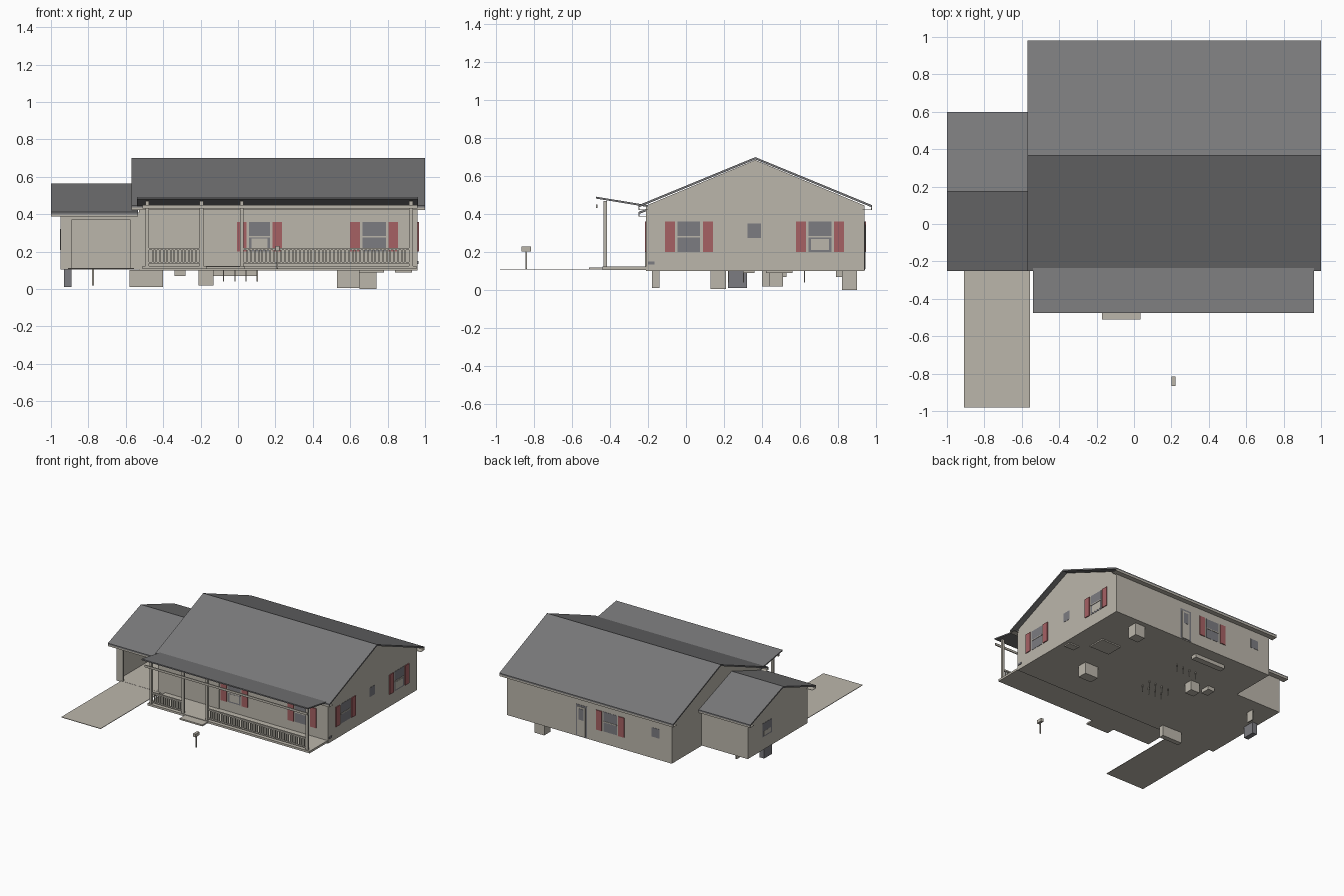
import bpy, bmesh

cube = bpy.data.objects.get("Cube")
if cube:
    bpy.data.objects.remove(cube, do_unlink=True)


def material(name, rgb):
    m = bpy.data.materials.new(name)
    m.use_nodes = True
    m.diffuse_color = (*rgb, 1)
    m.node_tree.nodes["Principled BSDF"].inputs["Base Color"].default_value = (*rgb, 1)
    return m


SIDING = material("beige_siding", (0.50, 0.47, 0.41))
ROOF = material("grey_shingle", (0.19, 0.19, 0.195))
GLASS = material("grey_glass", (0.20, 0.20, 0.22))
RED = material("red_shutter", (0.38, 0.12, 0.127))


def finish(name, bm, mat):
    bmesh.ops.recalc_face_normals(bm, faces=bm.faces)
    me = bpy.data.meshes.new(name)
    bm.to_mesh(me)
    bm.free()
    me.materials.append(mat)
    ob = bpy.data.objects.new(name, me)
    bpy.context.collection.objects.link(ob)
    return ob


def prism(name, profile, x0, x1, mat):
    """Extrude a (y, z) profile along x."""
    bm = bmesh.new()
    face = bm.faces.new([bm.verts.new((x0, y, z)) for y, z in profile])
    new = bmesh.ops.extrude_face_region(bm, geom=[face])["geom"]
    bmesh.ops.translate(bm, vec=(x1 - x0, 0, 0),
                        verts=[v for v in new if isinstance(v, bmesh.types.BMVert)])
    return finish(name, bm, mat)


def box(name, x, y, z, mat=SIDING):
    return prism(name, [(y[0], z[0]), (y[1], z[0]), (y[1], z[1]), (y[0], z[1])], *x, mat)


# Wall planes: axis, position, outward direction
WALLS = {"front": ("y", -0.21, -1), "back": ("y", 0.94, 1),
         "side": ("x", 0.96, 1), "garage": ("x", -0.95, -1)}


def plate(name, wall, u, z, depth, mat):
    axis, pos, out = WALLS[wall]
    d = sorted((pos - out * 0.002, pos + out * depth))
    return box(name, u, d, z, mat) if axis == "y" else box(name, d, u, z, mat)


def window(wall, u0, u1, z0=0.20, z1=0.36, shutters=True, sash=False, name="window"):
    mid = (z0 + z1) / 2
    plate(name + "_glass", wall, (u0, u1), (z0, z1), 0.002, GLASS)
    if sash:
        plate(name + "_lower_sash", wall, (u0 + 0.012, u1 - 0.012),
              (z0 + 0.01, mid - 0.01), 0.003, SIDING)
    if shutters:
        plate(name + "_bar", wall, (u0, u1), (mid - 0.004, mid + 0.004), 0.005, SIDING)
        for a, b in ((u0 - 0.066, u0 - 0.014), (u1 + 0.014, u1 + 0.066)):
            plate(name + "_shutter", wall, (a, b), (z0, z1), 0.007, RED)


def gable_roof(name, y0, y1, eave, ridge, x0, x1, t=0.012):
    mid = (y0 + y1) / 2
    prism(name, [(y0, eave), (mid, ridge), (y1, eave),
                 (y1, eave - t), (mid, ridge - t), (y0, eave - t)], x0, x1, ROOF)


# House body and roof
prism("house_walls", [(-0.21, 0.10), (0.94, 0.10), (0.94, 0.445),
                      (0.365, 0.685), (-0.21, 0.445)], -0.53, 0.96, SIDING)
gable_roof("main_roof", -0.25, 0.98, 0.447, 0.70, -0.57, 1.0)
for y in ((-0.25, -0.244), (0.974, 0.98)):
    box("main_fascia", (-0.57, 1.0), y, (0.422, 0.436))
for y in ((-0.25, -0.20), (0.93, 0.98)):
    box("main_soffit", (-0.57, 1.0), y, (0.422, 0.425))

# Garage: open front, back wall, gabled end wall and floor
box("garage_floor", (-0.95, -0.53), (-0.21, 0.56), (0.105, 0.113))
box("garage_back_wall", (-0.95, -0.53), (0.55, 0.56), (0.105, 0.41))
box("garage_front_pier", (-0.95, -0.89), (-0.21, -0.20), (0.105, 0.41))
box("garage_front_pier_inner", (-0.575, -0.53), (-0.21, -0.20), (0.105, 0.41))
box("garage_door_header", (-0.89, -0.575), (-0.21, -0.20), (0.37, 0.41))
prism("garage_end_wall", [(-0.21, 0.105), (0.56, 0.105), (0.56, 0.413),
                          (0.175, 0.552), (-0.21, 0.413)], -0.95, -0.94, SIDING)
gable_roof("garage_roof", -0.25, 0.60, 0.412, 0.565, -1.0, -0.535)
for y in ((-0.25, -0.244), (0.594, 0.60)):
    box("garage_fascia", (-1.0, -0.535), y, (0.388, 0.401))
for y in ((-0.25, -0.20), (0.55, 0.60)):
    box("garage_soffit", (-1.0, -0.535), y, (0.388, 0.391))
box("driveway", (-0.91, -0.555), (-0.98, -0.20), (0.108, 0.112))

# Windows and doors
window("front", 0.06, 0.17, sash=True, name="front_window")
window("front", 0.665, 0.79, name="front_window")
window("side", -0.045, 0.075, name="side_window")
window("side", 0.645, 0.765, sash=True, name="side_window")
window("side", 0.325, 0.395, 0.275, 0.35, False, name="small_side_window")
window("back", -0.035, 0.085, name="back_window")
window("back", -0.42, -0.35, 0.275, 0.35, False, name="small_back_window")
window("garage", 0.25, 0.37, 0.21, 0.32, False, True, name="garage_window")
plate("front_door", "front", (-0.14, -0.02), (0.12, 0.36), 0.006, SIDING)
plate("back_door_opening", "back", (0.235, 0.335), (0.105, 0.36), 0.002, GLASS)
plate("back_door", "back", (0.25, 0.32), (0.11, 0.345), 0.006, SIDING)
plate("back_door_glass", "back", (0.262, 0.308), (0.24, 0.33), 0.008, GLASS)
plate("wall_vent", "side", (-0.20, -0.165), (0.135, 0.15), 0.006, GLASS)

# Porch deck, step, roof and beam
box("porch_deck", (-0.51, 0.955), (-0.44, -0.21), (0.107, 0.124))
box("porch_step", (-0.17, 0.035), (-0.51, -0.44), (0.108, 0.12))
prism("porch_roof", [(-0.475, 0.492), (-0.20, 0.447), (-0.20, 0.437), (-0.475, 0.482)],
      -0.54, 0.963, ROOF)
box("porch_beam", (-0.51, 0.96), (-0.475, -0.467), (0.432, 0.45))

# Porch posts and railing
for x in (-0.485, -0.195, 0.02, 0.925):
    box("porch_post", (x - 0.01, x + 0.01), (-0.435, -0.417), (0.12, 0.47))
for x0, x1 in ((-0.475, -0.205), (0.03, 0.915)):
    box("top_rail", (x0, x1), (-0.433, -0.419), (0.208, 0.22))
    box("bottom_rail", (x0, x1), (-0.431, -0.421), (0.136, 0.146))
    count = round((x1 - x0) / 0.02)
    for i in range(1, count):
        x = x0 + (x1 - x0) * i / count
        box("baluster", (x - 0.004, x + 0.004), (-0.43, -0.422), (0.146, 0.208))

# Mailbox
box("mailbox_post", (0.207, 0.215), (-0.844, -0.836), (0.11, 0.206))
box("mailbox", (0.20, 0.222), (-0.865, -0.815), (0.204, 0.23))

# Blocks hanging beneath the floors
for x, y, z in (((0.65, 0.74), (0.82, 0.90), 0.0),
                ((0.53, 0.65), (0.13, 0.21), 0.005),
                ((-0.21, -0.13), (0.44, 0.51), 0.02),
                ((-0.34, -0.28), (0.45, 0.53), 0.07),
                ((-0.18, 0.10), (0.79, 0.84), 0.07),
                ((-0.58, -0.40), (-0.18, -0.14), 0.012),
                ((0.84, 0.93), (0.30, 0.36), 0.09),
                ((0.60, 0.78), (0.42, 0.56), 0.09)):
    box("floor_block", x, y, (z, 0.102))
box("garage_block", (-0.93, -0.89), (0.22, 0.32), (0.012, 0.11), GLASS)
box("garage_panel", (-0.78, -0.77), (0.40, 0.46), (0.02, 0.11))

# Thin pipes beneath the house
for i in range(4):
    for y in (0.22, 0.30, 0.62):
        x = -0.08 + i * 0.06
        box("floor_pipe", (x, x + 0.006), (y, y + 0.006), (0.04, 0.102))
